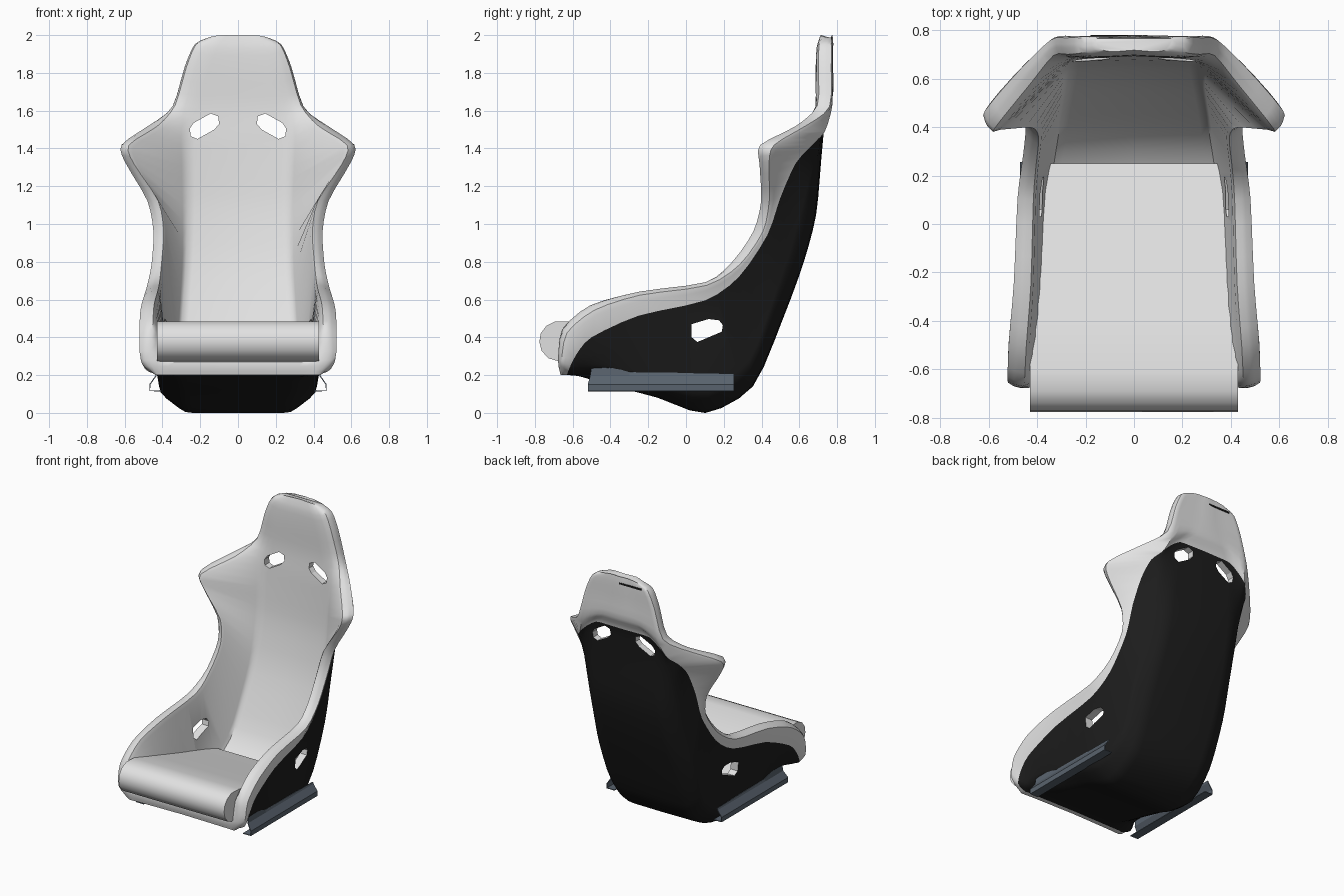
import bpy, bmesh, math
from mathutils import Vector as V

if "Cube" in bpy.data.objects:
    bpy.data.objects.remove(bpy.data.objects["Cube"])


def material(name, rgb):
    m = bpy.data.materials.new(name)
    m.diffuse_color = (*rgb, 1)
    m.use_nodes = True
    m.node_tree.nodes["Principled BSDF"].inputs["Base Color"].default_value = m.diffuse_color
    return m


FABRIC = material("light grey fabric", (0.76, 0.76, 0.76))
BLACK = material("black shell", (0.012, 0.012, 0.012))
STEEL = material("slate steel", (0.10, 0.125, 0.155))


def make(name, verts, faces, mats, rule=None, angle=40):
    bm = bmesh.new()
    vs = [bm.verts.new(v) for v in verts]
    for k, f in enumerate(faces):
        face = bm.faces.new([vs[i] for i in f])
        face.material_index = rule(k) if rule else 0
    bmesh.ops.recalc_face_normals(bm, faces=bm.faces)
    me = bpy.data.meshes.new(name)
    bm.to_mesh(me)
    bm.free()
    for m in mats:
        me.materials.append(m)
    ob = bpy.data.objects.new(name, me)
    bpy.context.collection.objects.link(ob)
    if angle:
        smooth(ob, angle)
    return ob


def smooth(ob, angle):
    bpy.ops.object.select_all(action='DESELECT')
    ob.select_set(True)
    bpy.context.view_layer.objects.active = ob
    bpy.ops.object.shade_smooth_by_angle(angle=math.radians(angle))


def loft(rings, closed=True):
    """Bridge equal rings; returns verts, faces."""
    n = len(rings[0])
    faces = [(i * n + j, i * n + (j + 1) % n, (i + 1) * n + (j + 1) % n, (i + 1) * n + j)
             for i in range(len(rings) - 1) for j in range(n if closed else n - 1)]
    return [p for r in rings for p in r], faces


SUB = 3


def spline(pts):
    """Softened Catmull-Rom through the points."""
    p = [V(q) for q in pts]
    tan = [(p[min(i + 1, len(p) - 1)] - p[max(i - 1, 0)]) * 0.4 for i in range(len(p))]
    out = []
    for i in range(len(p) - 1):
        for k in range(SUB):
            t = k / SUB
            out.append(p[i] * (2*t**3 - 3*t*t + 1) + tan[i] * (t**3 - 2*t*t + t)
                       + p[i + 1] * (3*t*t - 2*t**3) + tan[i + 1] * (t**3 - t*t))
    return out + [p[-1]]


# Guide curves of the right half, running from front lip to top of headrest
pan = spline([(.36, -.66, .2), (.37, -.67, .27), (.36, -.58, .3), (.36, -.4, .26),
              (.36, -.15, .19), (.35, .15, .13), (.32, .36, .28), (.3, .48, .53),
              (.28, .58, .8), (.27, .64, 1.08), (.27, .66, 1.3), (.27, .67, 1.45),
              (.24, .685, 1.62), (.2, .685, 1.8), (.15, .69, 1.93), (.1, .71, 2)])
rim_in = spline([(.43, -.665, .2), (.47, -.68, .28), (.45, -.66, .45), (.44, -.51, .58),
                 (.42, -.25, .65), (.41, .1, .7), (.4, .24, .81), (.39, .35, .97),
                 (.42, .39, 1.13), (.55, .38, 1.32), (.58, .38, 1.42), (.43, .57, 1.52),
                 (.34, .69, 1.63), (.28, .695, 1.83), (.23, .7, 1.95), (.15, .725, 1.99)])
rim_out = spline([(.44, -.645, .2), (.52, -.66, .28), (.53, -.63, .43), (.525, -.48, .55),
                  (.505, -.24, .63), (.49, .11, .68), (.465, .29, .79), (.455, .41, .96),
                  (.49, .44, 1.12), (.61, .44, 1.33), (.625, .47, 1.42), (.48, .64, 1.525),
                  (.35, .765, 1.62), (.285, .775, 1.83), (.23, .775, 1.95), (.16, .765, 1.985)])
border = spline([(.42, -.63, .2), (.49, -.62, .23), (.5, -.58, .31), (.495, -.5, .4),
                 (.475, -.25, .515), (.455, .1, .595), (.44, .28, .72), (.43, .43, .94),
                 (.43, .5, 1.14), (.42, .58, 1.32), (.41, .67, 1.42), (.35, .735, 1.49),
                 (.3, .775, 1.63), (.25, .775, 1.82), (.2, .775, 1.94), (.14, .77, 1.99)])
side = spline([(.39, -.625, .2), (.43, -.58, .21), (.435, -.5, .23), (.43, -.38, .22),
               (.42, -.15, .15), (.41, .12, .1), (.38, .34, .24), (.39, .46, .55),
               (.37, .55, .8), (.36, .63, 1.08), (.34, .69, 1.32), (.3, .737, 1.54),
               (.24, .775, 1.66), (.2, .775, 1.82), (.15, .775, 1.945), (.08, .772, 2)])
base = spline([(.3, -.625, .2), (.32, -.57, .195), (.31, -.5, .175), (.31, -.38, .14),
               (.29, -.15, .08), (.28, .1, 0), (.28, .35, .14), (.29, .51, .5),
               (.28, .62, .8), (.27, .685, 1.05), (.26, .712, 1.34), (.22, .738, 1.6),
               (.14, .775, 1.69), (.1, .775, 1.82), (.08, .775, 1.95), (.04, .772, 2)])


def section(E, R, Q, B, S, O):
    """Half section with rounded corners (B stays sharp), mirrored to a ring."""
    poly = [V((0, E.y + .008, E.z)), E, R, Q, B, S, O, V((0, O.y + .004, O.z))]
    half = [poly[0]]
    for i in range(1, 7):
        a, p, b = poly[i - 1:i + 2]
        if p is B:
            half.append(p)
            continue
        u, w = a - p, b - p
        u *= min(.4, .04 / max(u.length, 1e-4))
        w *= min(.4, .04 / max(w.length, 1e-4))
        half += [p + u, p + (u + w) * .2, p + w]
    half.append(poly[-1])
    return half + [V((-p.x, p.y, p.z)) for p in half[-2:0:-1]]


# Seat body: fabric inside, rolled rim and headrest, black shell outside
rings = [section(*s) for s in zip(pan, rim_in, rim_out, border, side, base)]
verts, faces = loft(rings)
n = len(rings[0])
faces += [tuple(range(n)), tuple(range(len(verts) - n, len(verts)))]


def shell_rule(k):
    i, j = divmod(k, n)
    return int(i < 11 * SUB and 10 <= j < n - 10)


body = make("seat_body", verts, faces, [FABRIC, BLACK], shell_rule, 45)


def cut(outline, axis, lo, hi):
    """Cut a belt slot through the body along x or y."""
    place = (lambda d, a, b: (d, a, b)) if axis == 'x' else (lambda d, a, b: (a, d, b))
    v, f = loft([[place(d, a, b) for a, b in outline] for d in (lo, hi)])
    m = len(outline)
    tool = make("slot_cutter", v, f + [tuple(range(m)), tuple(range(m, 2 * m))], [FABRIC], None, 0)
    tool.hide_render = True
    mod = body.modifiers.new("slot", 'BOOLEAN')
    mod.operation, mod.solver, mod.object = 'DIFFERENCE', 'EXACT', tool
    bpy.context.view_layer.objects.active = body
    bpy.ops.object.modifier_apply(modifier=mod.name)
    bpy.data.objects.remove(tool)


shoulder = [(.1, 1.53), (.105, 1.57), (.145, 1.585), (.235, 1.535), (.255, 1.505),
            (.25, 1.465), (.215, 1.45), (.125, 1.5)]
lap = [(.03, .47), (.12, .497), (.175, .49), (.195, .465), (.19, .43), (.06, .375), (.03, .4)]
for s in (1, -1):
    cut([(s * x, z) for x, z in shoulder], 'y', .55, .9)
cut(lap, 'x', -.7, .7)
smooth(body, 45)

# Cushion with thick front roll
profile = [(.25, .25), (-.1, .345), (-.4, .43), (-.6, .482), (-.69, .485), (-.74, .46),
           (-.77, .42), (-.776, .375), (-.765, .33), (-.73, .29), (-.67, .272), (-.6, .29),
           (-.3, .25), (.22, .15)]


def half_width(y):
    return .43 if y < -.55 else .43 - .07 * (y + .55) / .8


v, f = loft([[(s * half_width(y), y, z) for y, z in profile] for s in (-1, 1)])
m = len(profile)
make("cushion", v, f + [tuple(range(m)), tuple(range(m, 2 * m))], [FABRIC], None, 50)

# Steel mounting rails, bent sheet on both sides
for s, label in ((1, "right"), (-1, "left")):
    rows = [[(s * .43, y + dy, zt), (s * .435, y + dy * .5, .195), (s * .467, y, .15),
             (s * .467, y, .117), (s * .405, y, .117)]
            for y, dy, zt in ((-.52, .025, .275), (-.3, 0, .215), (.255, 0, .208))]
    v, f = loft(rows, False)
    rail = make(label + "_rail", v, f, [STEEL], None, 0)
    mod = rail.modifiers.new("sheet", 'SOLIDIFY')
    mod.thickness, mod.offset = .006, 0

# Thin dark slit on the back of the headrest
v, f = loft([[(x, y, z) for y, z in ((.773, 1.945), (.78, 1.945), (.78, 1.957), (.773, 1.957))]
             for x in (-.18, 0)])
make("headrest_slit", v, f + [(0, 1, 2, 3), (4, 5, 6, 7)], [BLACK], None, 0)
